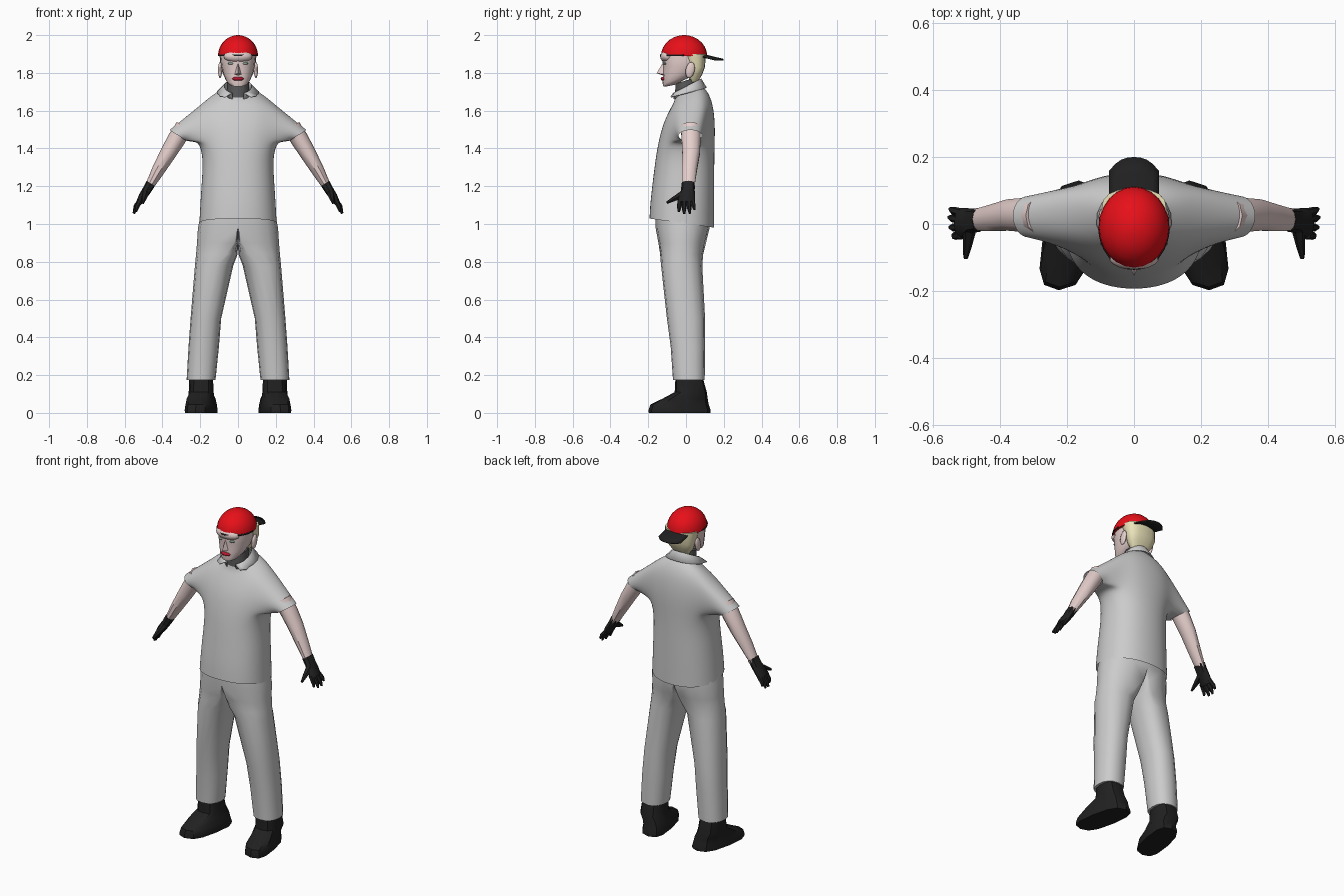
import bpy, bmesh
from math import sin, cos, pi, radians, copysign, atan2
from mathutils import Vector, Matrix

if "Cube" in bpy.data.objects:
    bpy.data.objects.remove(bpy.data.objects["Cube"])

SKIN, BLACK, RED = (0.78, 0.62, 0.6), (0.015, 0.015, 0.015), (0.8, 0.005, 0.01)
HAIR, DARK, LIP, EYE = (0.85, 0.78, 0.5), (0.1, 0.1, 0.1), (0.45, 0.01, 0.03), (0.25, 0.4, 0.33)


def finish(bm, name, color=None, angle=40, mirror=False, subsurf=0, thick=0):
    bmesh.ops.recalc_face_normals(bm, faces=bm.faces)
    me = bpy.data.meshes.new(name)
    bm.to_mesh(me)
    bm.free()
    me.polygons.foreach_set("use_smooth", [True] * len(me.polygons))
    me.set_sharp_from_angle(angle=radians(angle))
    ob = bpy.data.objects.new(name, me)
    bpy.context.collection.objects.link(ob)
    if mirror:
        ob.modifiers.new("Mirror", 'MIRROR')
    if thick:
        ob.modifiers.new("Solidify", 'SOLIDIFY').thickness = thick
    if subsurf:
        m = ob.modifiers.new("Subdivision", 'SUBSURF')
        m.levels = m.render_levels = subsurf
    if color:
        mat = bpy.data.materials.new(name)
        mat.diffuse_color = (*color, 1)
        mat.use_nodes = True
        mat.node_tree.nodes["Principled BSDF"].inputs["Base Color"].default_value = mat.diffuse_color
        me.materials.append(mat)
    return ob


def section(x, y, z, rx, ry, roll=0, slope=0, n=12, power=2.0, rin=None, skew=0):
    """Superellipse ring; rin is a different radius for the inner (-x) half."""
    pts = []
    for i in range(n):
        c, s = cos(2 * pi * i / n), sin(2 * pi * i / n)
        c = 0 if abs(c) < 1e-9 else copysign(abs(c) ** (2 / power), c)
        s = 0 if abs(s) < 1e-9 else copysign(abs(s) ** (2 / power), s)
        u, v = c * (rin if rin is not None and c < 0 else rx), s * ry
        pts.append(Vector((x + u * cos(roll) + skew * v, y + v, z + u * sin(roll) + slope * v)))
    return pts


def loft(bm, rings, ends=(True, True)):
    vs = [[bm.verts.new(p) for p in r] for r in rings]
    n = len(vs[0])
    for a, b in zip(vs, vs[1:]):
        for i in range(n):
            j = (i + 1) % n
            bm.faces.new((a[i], a[j], b[j], b[i]))
    for r, use in ((vs[0], ends[0]), (vs[-1], ends[1])):
        if use:
            bm.faces.new(r)
    return vs


def tube(bm, pts, radii, n=6):
    d = Vector(pts[-1]) - Vector(pts[0])
    q = d.to_track_quat('Z', 'Y')
    loft(bm, [[Vector(p) + q @ Vector((r * cos(2 * pi * i / n), r * sin(2 * pi * i / n), 0))
               for i in range(n)] for p, r in zip(pts, radii)])


def ball(name, loc, size, color, mirror=False, tilt=0, seg=12):
    bm = bmesh.new()
    mat = Matrix.Translation(loc) @ Matrix.Rotation(tilt, 4, 'X') @ Matrix.Diagonal((*size, 1))
    bmesh.ops.create_uvsphere(bm, u_segments=seg, v_segments=8, radius=1, matrix=mat)
    return finish(bm, name, color, 60, mirror)


# Shirt: body rings as (z, half width, front y, back y, slope)
levels = [(1.005, .209, -.197, .152, -.14), (1.1, .204, -.193, .153, -.06), (1.22, .196, -.18, .153, 0),
          (1.34, .188, -.165, .153, 0), (1.43, .207, -.15, .155, 0), (1.53, .228, -.125, .157, 0),
          (1.625, .208, -.085, .145, .12), (1.675, .145, -.065, .115, .35), (1.705, .078, -.06, .075, .55)]
bm = bmesh.new()
N = 16
rows = loft(bm, [section(0, (f + b) / 2, z, w, (b - f) / 2, 0, s, N, 2.25)
                 for z, w, f, b, s in levels], (False, False))
# Sleeves: open the armholes and extrude their rims to the cuffs
for side, mid in ((1, 0), (-1, N // 2)):
    cols = [(mid + k) % N for k in range(-2, 3)]
    hole = {v for r in rows[4:7] for v in (r[c] for c in cols)}
    faces = [f for f in bm.faces if all(v in hole for v in f.verts)]
    bmesh.ops.delete(bm, geom=faces, context='FACES')
    rim = [e for e in bm.edges if e.is_boundary and all(v in hole for v in e.verts)]
    U = Vector((side * .84, 0, .54))
    rim_verts = {v for e in rim for v in e.verts}
    mean = sum((v.co for v in rim_verts), Vector()) / len(rim_verts)
    cuff = Vector((side * .316, .022, 1.468))
    start = {}
    for t in (.5, 1):
        ext = bmesh.ops.extrude_edge_only(bm, edges=rim)["geom"]
        new = [g for g in ext if isinstance(g, bmesh.types.BMVert)]
        rim = [g for g in ext if isinstance(g, bmesh.types.BMEdge)]
        if t == .5:
            base = [(v.co.copy(), v) for v in new]
        else:
            base = [(next(o for o, w in base if (w.co - v.co).length < 1e-6), v) for v in new]
        for o, v in base:
            d = o - mean
            a = atan2(d.dot(U) / .05, d.y / .1)
            goal = cuff + U * .056 * sin(a) + Vector((0, .068 * cos(a), 0))
            v.co = o.lerp(goal, t)
finish(bm, "shirt", angle=80, subsurf=2)

# Collar: folded strip running round the neck, open at the front
bm = bmesh.new()
prev = None
for i in range(17):
    a = radians(-90 + 24 + (360 - 48) * i / 16)
    k = (sin(a) + 1) / 2
    tip = max(0, 1 - 4 * k)
    row = [(.068 * cos(a), .005 + .072 * sin(a), 1.66 + .06 * k),
           (.073 * cos(a), .003 + .078 * sin(a), 1.69 + .08 * k),
           ((.113 + .07 * tip) * cos(a), .01 + .10 * sin(a), 1.672 + .05 * k)]
    row = [bm.verts.new(p) for p in row]
    if prev:
        for j in (0, 1):
            bm.faces.new((prev[j], prev[j + 1], row[j + 1], row[j]))
    prev = row
finish(bm, "collar", angle=35, thick=.006)

# Trousers: half body (z, centre x, outer, inner, centre y, depth), mirrored
legs = [(1.06, 0, .195, 0, -.02, .14), (.98, 0, .212, 0, -.018, .143), (.9, .02, .197, .02, -.02, .126),
        (.84, .06, .162, .058, -.023, .114), (.78, .115, .113, .09, -.023, .109),
        (.5, .168, .083, .079, 0, .101), (.35, .185, .077, .084, .01, .091), (.175, .195, .077, .076, .015, .084)]
bm = bmesh.new()
loft(bm, [section(cx, cy, z, ro, ry, 0, 0, 16, 2.3, ri) for z, cx, ro, ri, cy, ry in legs])
inner = [f for f in bm.faces if all(abs(v.co.x) < .003 for v in f.verts)]
bmesh.ops.delete(bm, geom=inner, context='FACES')
finish(bm, "trousers", angle=50, mirror=True)

# Boots
bm = bmesh.new()
boot = [(.2, .062, -.055, .085), (.11, .066, -.06, .11), (.075, .07, -.125, .115),
        (.045, .073, -.188, .12), (.015, .077, -.198, .13), (0, .075, -.197, .13)]
loft(bm, [section(.195, (f + b) / 2, z, w, (b - f) / 2, 0, 0, 12, 2.8, skew=-.18 if z < .1 else 0)
          for z, w, f, b in boot])
finish(bm, "boots", BLACK, 35, mirror=True)

# Bare arms
bm = bmesh.new()
R = radians(32.7)
arm = [(.285, .025, 1.515, .046, .055), (.325, .027, 1.45, .048, .053), (.37, .027, 1.375, .043, .049),
       (.425, .018, 1.28, .034, .041), (.475, .012, 1.19, .022, .033)]
loft(bm, [section(*r, R, 0, 10) for r in arm])
finish(bm, "arms", SKIN, 40, mirror=True)

# Gloves: palm, four fingers and thumb
bm = bmesh.new()
palm = [(.462, .012, 1.215, .026, .036), (.482, .01, 1.18, .024, .036), (.505, .004, 1.145, .022, .044),
        (.524, .002, 1.112, .016, .045)]
loft(bm, [section(*r, R, 0, 8, 2.4) for r in palm])
for y0, y1, x1, z1 in ((-.032, -.038, .54, 1.065), (-.01, -.01, .55, 1.054),
                       (.013, .02, .553, 1.056), (.033, .045, .55, 1.076)):
    a, b = Vector((.516, y0, 1.125)), Vector((x1, y1, z1))
    tube(bm, [a, a.lerp(b, .6) + Vector((.005, 0, 0)), b], (.014, .012, .006))
a, b = Vector((.49, -.005, 1.165)), Vector((.503, -.102, 1.112))
tube(bm, [a, a.lerp(b, .6), b], (.022, .014, .007))
finish(bm, "gloves", BLACK, 45, mirror=True)

# Neck with dark undershirt
bm = bmesh.new()
loft(bm, [section(0, 0, 1.62, .066, .06, 0, .4), section(0, .002, 1.7, .06, .06, 0, .4),
          section(0, .0, 1.76, .058, .056, 0, .3)])
finish(bm, "undershirt_neck", DARK)

# Head: (z, half width, front y, back y, slope)
bm = bmesh.new()
head = [(1.733, .026, -.108, -.05, .2), (1.743, .048, -.12, -.02, .3), (1.765, .066, -.124, .04, .25),
        (1.795, .079, -.122, .07, .1), (1.835, .089, -.121, .09, 0), (1.87, .093, -.125, .1, 0),
        (1.92, .09, -.12, .095, 0)]
loft(bm, [section(0, (f + b) / 2, z, w, (b - f) / 2, 0, s, 16, 2.2) for z, w, f, b, s in head])
finish(bm, "head", SKIN, 60)

# Nose, ears, lips, eyes
bm = bmesh.new()
v = [bm.verts.new(p) for p in ((0, -.117, 1.862), (.019, -.115, 1.792), (0, -.156, 1.798),
                               (-.019, -.115, 1.792), (0, -.115, 1.784))]
for f in ((0, 1, 2), (0, 2, 3), (2, 1, 4), (2, 4, 3)):
    bm.faces.new([v[i] for i in f])
finish(bm, "nose", SKIN, 60)
ball("ears", (.095, .022, 1.815), (.011, .024, .043), SKIN, True, radians(-12))
ball("lips", (0, -.118, 1.769), (.031, .016, .011), LIP)
ball("eyes", (.037, -.111, 1.85), (.016, .01, .007), EYE, True)

# Hair over the back of the head
bm = bmesh.new()
hair = [(1.752, .05, .02, .062), (1.79, .078, .01, .085), (1.83, .093, .01, .1), (1.9, .098, -.03, .106)]
loft(bm, [section(0, (f + b) / 2, z, w, (b - f) / 2, 0, 0, 16, 2.6) for z, w, f, b in hair])
finish(bm, "hair", HAIR, 50)

# Backwards cap: dome, forehead gap, strap and brim
bm = bmesh.new()
loft(bm, [section(0, -.01, 1.89 + .11 * sin(t), .106 * cos(t), .122 * cos(t), n=24)
          for t in (radians(a) for a in (0, 12, 25, 38, 52, 66, 79, 87))])
finish(bm, "cap_dome", RED, 60)
ball("forehead_gap", (0, -.098, 1.887), (.076, .039, .034), SKIN, seg=20)
bm = bmesh.new()
strip = [[bm.verts.new((.107 * cos(a), -.01 + .127 * sin(a), z)) for z in (1.889, 1.897)]
         for a in (radians(180 + 180 * i / 16) for i in range(17))]
for a, b in zip(strip, strip[1:]):
    bm.faces.new((a[0], b[0], b[1], a[1]))
finish(bm, "cap_strap", BLACK, thick=.004)
bm = bmesh.new()
prev = None
for i in range(9):
    x = -.075 + .15 * i / 8
    row = []
    for k in range(4):
        edge = .2 - .042 * abs(x / .075) ** 2.5
        y = .05 + (edge - .05) * k / 3
        row.append(bm.verts.new((x, y, 1.905 - .24 * (y - .07) - 2.2 * x * x)))
    if prev:
        for k in range(3):
            bm.faces.new((prev[k], row[k], row[k + 1], prev[k + 1]))
    prev = row
finish(bm, "cap_brim", BLACK, thick=.007)
